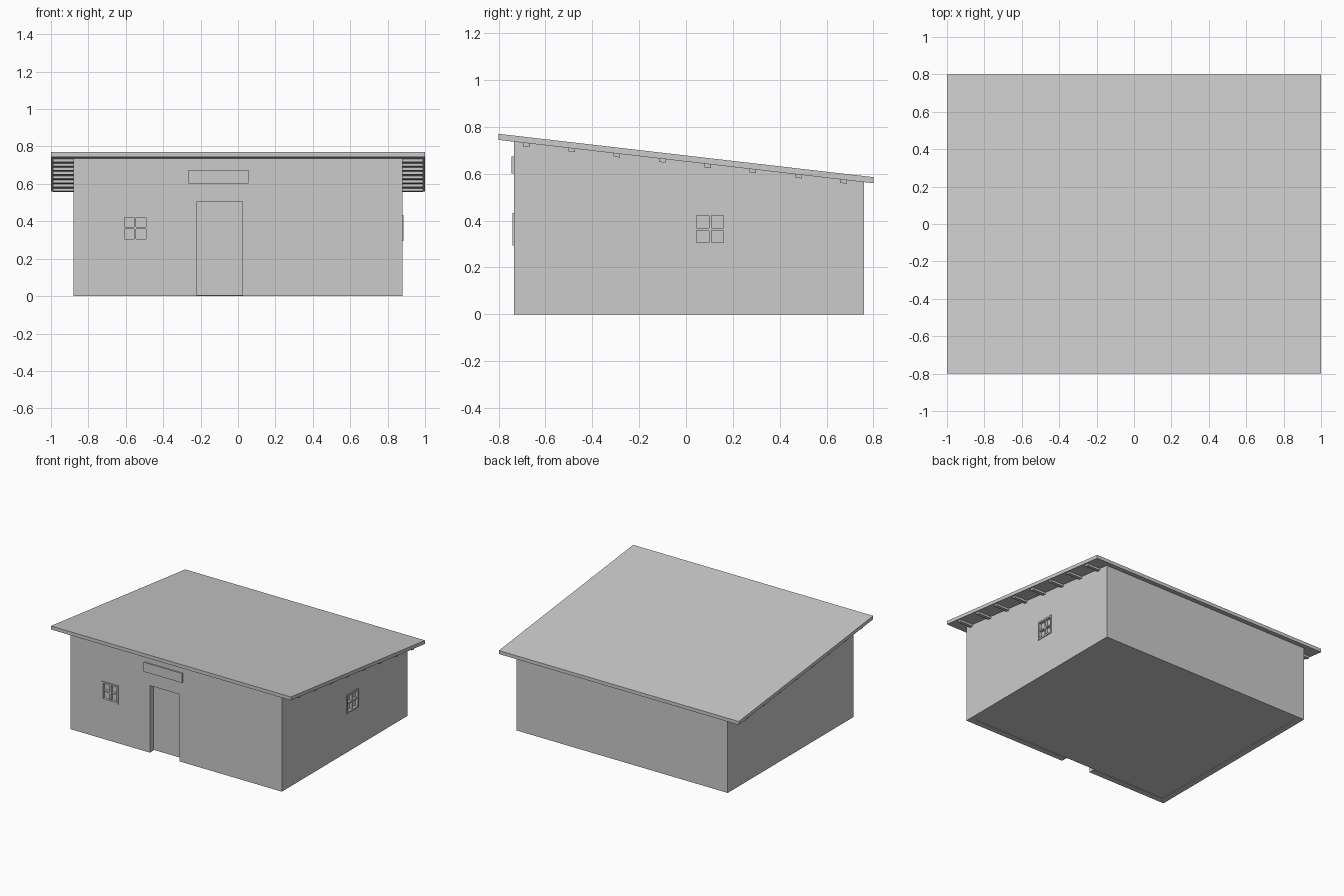
import bpy, bmesh
from mathutils import Matrix

if "Cube" in bpy.data.objects:
    bpy.data.objects.remove(bpy.data.objects["Cube"])

SLOPE = -0.1156


def roof_under(y):
    return 0.652 + SLOPE * y


def finish(bm, name):
    bmesh.ops.recalc_face_normals(bm, faces=bm.faces[:])
    mesh = bpy.data.meshes.new(name)
    bm.to_mesh(mesh)
    bm.free()
    ob = bpy.data.objects.new(name, mesh)
    bpy.context.collection.objects.link(ob)
    return ob


def box(name, lo, hi):
    bm = bmesh.new()
    bmesh.ops.create_cube(bm, size=1)
    for v in bm.verts:
        v.co = [(lo[i] + hi[i]) / 2 + v.co[i] * (hi[i] - lo[i]) for i in range(3)]
    return finish(bm, name)


def prism(name, profile, x0, x1):
    """Extrude a (y, z) profile along x."""
    bm = bmesh.new()
    face = bm.faces.new([bm.verts.new((x0, y, z)) for y, z in profile])
    res = bmesh.ops.extrude_face_region(bm, geom=[face])
    for g in res["geom"]:
        if isinstance(g, bmesh.types.BMVert):
            g.co.x = x1
    return finish(bm, name)


def cut(target, cutter):
    mod = target.modifiers.new("cut", "BOOLEAN")
    mod.operation = "DIFFERENCE"
    mod.solver = "EXACT"
    mod.object = cutter
    bpy.context.view_layer.objects.active = target
    bpy.ops.object.modifier_apply(modifier=mod.name)
    bpy.data.objects.remove(cutter)


X, Y0, Y1, T = 0.88, -0.735, 0.76, 0.045

# hollow walls with sloping top
walls = prism("walls", [(Y0, 0), (Y1, 0), (Y1, roof_under(Y1) + 0.002),
                        (Y0, roof_under(Y0) + 0.002)], -X, X)
cut(walls, box("inner_cutter", (-X + T, Y0 + T, -0.1), (X - T, Y1 - T, 1)))
cut(walls, box("door_cutter", (-0.22, Y0 - 0.1, -0.1), (0.025, Y0 + T + 0.01, 0.505)))
cut(walls, box("front_window_cutter", (-0.612, Y0 - 0.1, 0.303), (-0.488, Y0 + T + 0.01, 0.424)))
cut(walls, box("side_window_cutter", (X - T - 0.01, 0.041, 0.303), (X + 0.1, 0.165, 0.424)))

# floor and door
box("floor", (-X + T, Y0 + T, 0.004), (X - T, Y1 - T, 0.02))
box("door", (-0.23, Y0 + T, 0.004), (0.035, Y0 + T + 0.015, 0.515))

# single-pitch roof slab
prism("roof", [(y, roof_under(y) + d) for y, d in
               ((-0.8, 0), (0.8, 0), (0.8, 0.026), (-0.8, 0.026))], -1, 1)

# rafters under the roof
for i in range(8):
    y = -0.682 + i * 0.1935
    a, b = y - 0.014, y + 0.014
    prism(f"rafter_{i + 1}", [(a, roof_under(a) - 0.015), (b, roof_under(b) - 0.015),
                              (b, roof_under(b) + 0.005), (a, roof_under(a) + 0.005)],
          -0.988, 0.988)

# panel above the door
box("door_panel_board", (-0.265, Y0 - 0.01, 0.602), (0.055, Y0 + 0.01, 0.673))


# window: local front faces -y, origin on the wall surface
def window(name, matrix):
    parts = []
    o, i, m = 0.07, 0.058, 0.005
    d0, d1 = -0.006, 0.006
    for s, side in ((-1, "a"), (1, "b")):
        p, q = sorted((s * o, s * i))
        parts.append(box(f"{name}_stile_{side}", (p, d0, -o), (q, d1, o)))
        parts.append(box(f"{name}_rail_{side}", (-i, d0, p), (i, d1, q)))
    parts.append(box(name + "_upright_bar", (-m, 0.0, -i), (m, 0.02, i)))
    parts.append(box(name + "_cross_bar", (-i, 0.0, -m), (i, 0.02, m)))
    parts.append(box(name + "_glass", (-0.062, 0.018, -0.061), (0.062, 0.026, 0.061)))
    for p in parts:
        p.data.transform(matrix)


window("front_window", Matrix.Translation((-0.55, Y0, 0.3635)))
window("side_window", Matrix.Translation((X, 0.103, 0.3635)) @ Matrix.Rotation(1.5707963, 4, "Z"))
